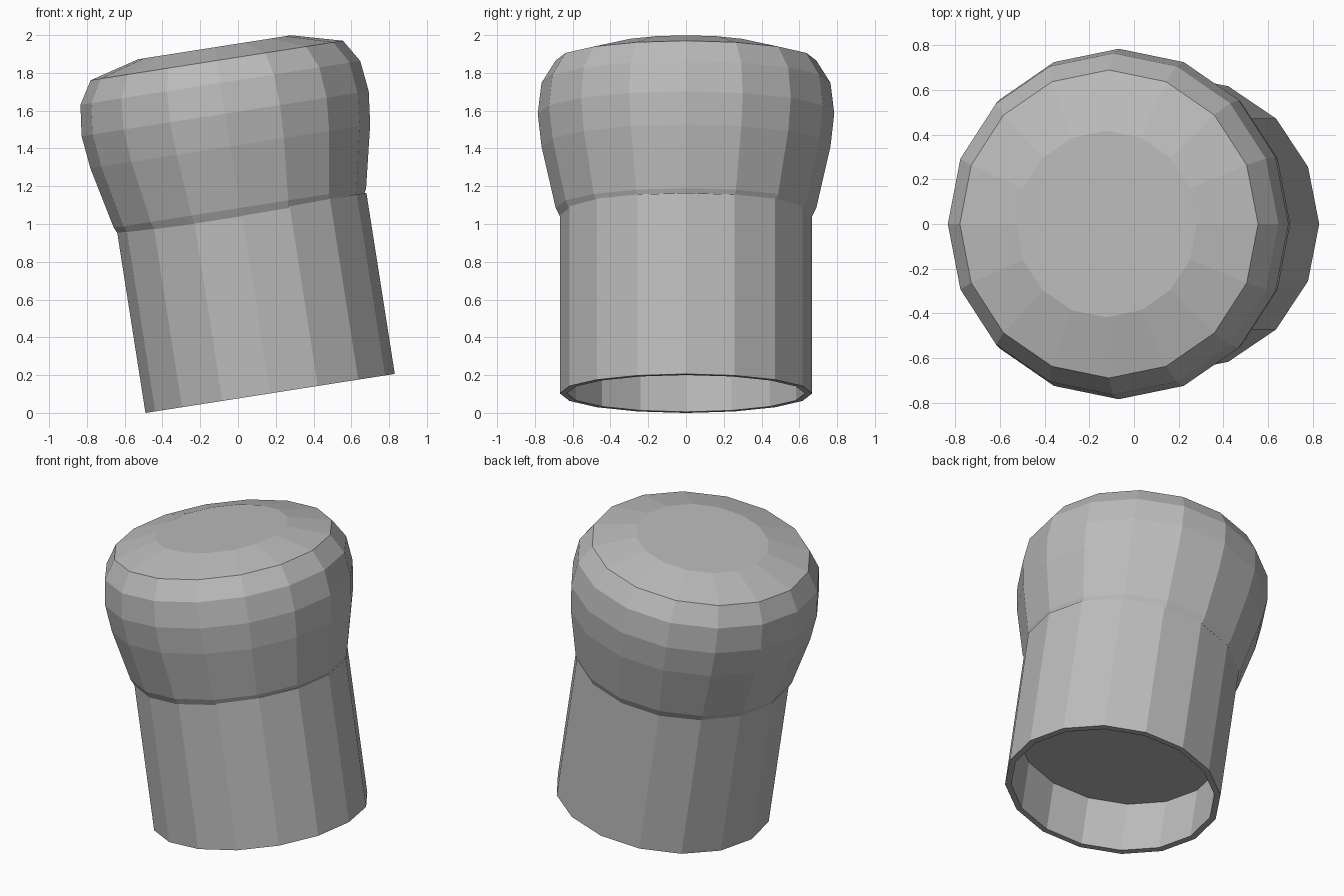
import bpy, bmesh
from math import sin, cos, tau, radians
from mathutils import Matrix

cube = bpy.data.objects.get("Cube")
if cube:
    bpy.data.objects.remove(cube, do_unlink=True)

SIDES = 16
TILT = Matrix.Translation((0.17, 0, 0.103)) @ Matrix.Rotation(radians(-8.9), 4, 'Y')

# One plain grey for the whole model
grey = bpy.data.materials.new("plain grey")
grey.use_nodes = True
colour = (0.5, 0.5, 0.5, 1)
grey.diffuse_color = colour
grey.node_tree.nodes["Principled BSDF"].inputs["Base Color"].default_value = colour


def lathe(name, profile, x_scale=1.0, x_shift=0.0, cap_start=False):
    """Spin (radius, height) points into a faceted, leaning part."""
    bm = bmesh.new()
    rings = [[bm.verts.new((r * x_scale * cos(tau * i / SIDES) + x_shift,
                            r * sin(tau * i / SIDES), h))
              for i in range(SIDES)] for r, h in profile]
    for low, high in zip(rings, rings[1:]):
        for i in range(SIDES):
            j = (i + 1) % SIDES
            bm.faces.new((low[i], low[j], high[j], high[i]))
    bm.faces.new(rings[-1])
    if cap_start:
        bm.faces.new(rings[0][::-1])
    bmesh.ops.recalc_face_normals(bm, faces=bm.faces)
    mesh = bpy.data.meshes.new(name)
    bm.to_mesh(mesh)
    bm.free()
    mesh.materials.append(grey)
    obj = bpy.data.objects.new(name, mesh)
    obj.matrix_world = TILT
    bpy.context.collection.objects.link(obj)
    return obj


# Tube: inner ceiling, recess wall, thin rim, outer wall
lathe("hollow_stem",
      [(0.63, 0.35), (0.63, 0.0), (0.668, 0.0), (0.668, 0.97)],
      cap_start=True)

# Bulging cap with a small collar below and a shallow domed top
lathe("rounded_cap",
      [(0.668, 0.95), (0.69, 0.995), (0.765, 1.325), (0.785, 1.5),
       (0.765, 1.665), (0.69, 1.785), (0.418, 1.856)],
      x_scale=0.98, x_shift=-0.006, cap_start=True)
